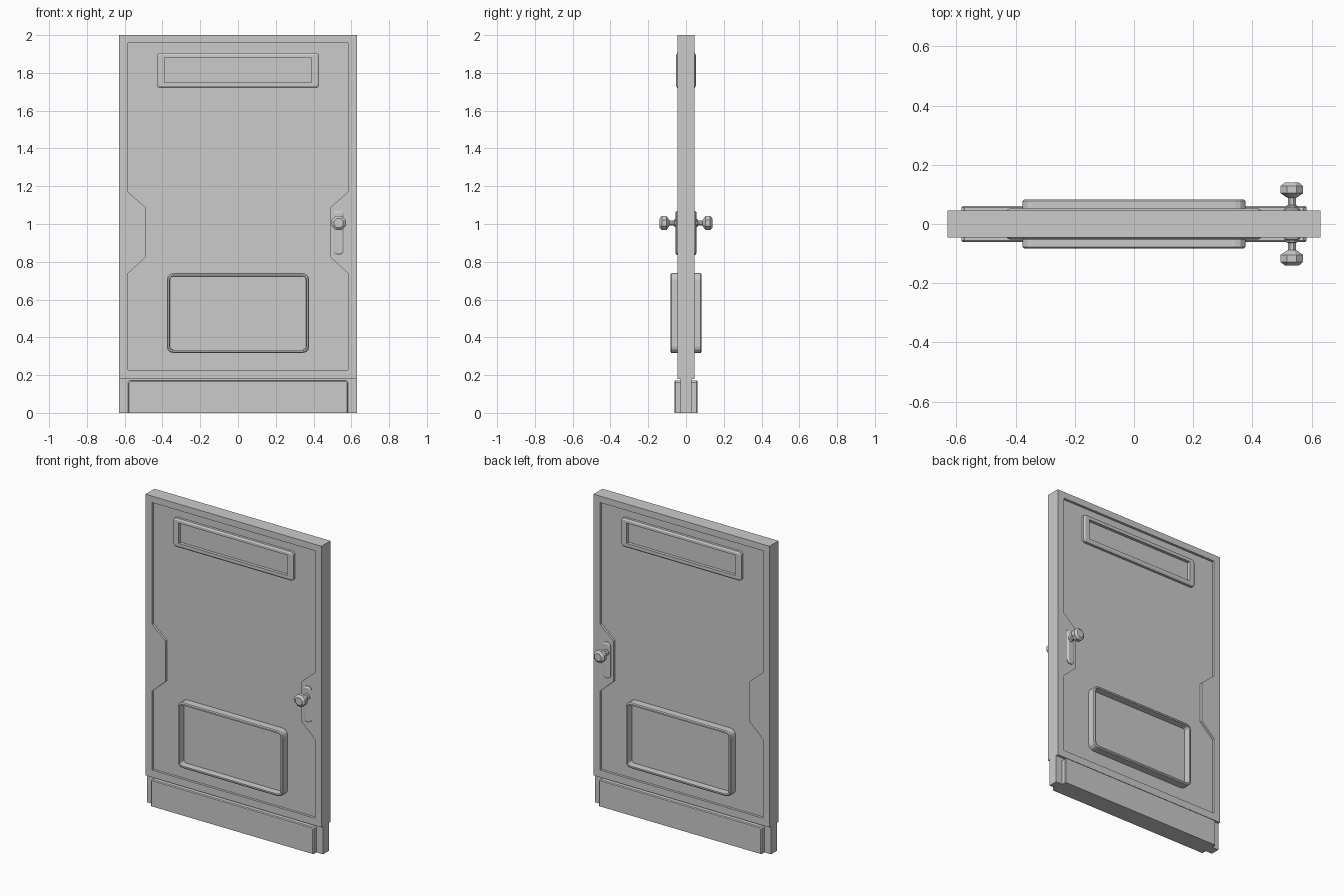
import bpy, bmesh, math

if "Cube" in bpy.data.objects:
    bpy.data.objects.remove(bpy.data.objects["Cube"])


def loft(name, loops, cap_back=True):
    """Bridge (y, [(x, z)...]) loops on the back (+y) side, then mirror to the front."""
    bm = bmesh.new()
    for s in (1, -1):
        rings = [[bm.verts.new((x, s * y, z)) for x, z in pts] for y, pts in loops]
        n = len(rings[0])
        for a, b in zip(rings, rings[1:]):
            for i in range(n):
                j = (i + 1) % n
                bm.faces.new((a[i], a[j], b[j], b[i]))
        bm.faces.new(rings[-1])
        if cap_back:
            bm.faces.new(rings[0])
    bmesh.ops.remove_doubles(bm, verts=bm.verts, dist=1e-5)
    bmesh.ops.recalc_face_normals(bm, faces=bm.faces)
    me = bpy.data.meshes.new(name)
    bm.to_mesh(me)
    bm.free()
    ob = bpy.data.objects.new(name, me)
    bpy.context.collection.objects.link(ob)
    return ob


def rrect(cx, z0, z1, w, r, inset=0.0, seg=3):
    """Rounded rectangle of half width w, shrunk by inset."""
    w, z0, z1, r = w - inset, z0 + inset, z1 - inset, max(r - inset, 0.001)
    pts = []
    for k, (sx, zc) in enumerate(((1, z1 - r), (-1, z1 - r), (-1, z0 + r), (1, z0 + r))):
        for i in range(seg + 1):
            a = math.pi / 2 * (k + i / seg)
            pts.append((cx + sx * (w - r) + r * math.cos(a), zc + r * math.sin(a)))
    return pts


def octagon(cx, cz, r):
    return [(cx + r * math.cos(math.pi / 8 + k * math.pi / 4),
             cz + r * math.sin(math.pi / 8 + k * math.pi / 4)) for k in range(8)]


# Door body: raised border around a sunken field with notches at mid height
W = 0.63
right_in = [(0.583, 0.227), (0.583, 0.738), (0.488, 0.825),
            (0.488, 1.087), (0.583, 1.17), (0.583, 1.958)]
right_out = [(W, z) for z in (0.18, 0.738, 0.825, 1.087, 1.17, 2.0)]


def both(pts):
    return pts + [(-x, z) for x, z in reversed(pts)]


inner, outer = both(right_in), both(right_out)
loft("door_body", [(0, outer), (0.046, outer), (0.046, inner), (0.03, inner)], False)

# Thinner core strip at the foot
foot = [(W, 0), (W, 0.18), (-W, 0.18), (-W, 0)]
loft("door_foot", [(0, foot), (0.03, foot)], False)


# Kick plates with clipped top corners
def kick(i):
    w, t = 0.583 - i, 0.172 - i
    return [(w, 0), (w, t - 0.01), (w - 0.01, t), (-w + 0.01, t), (-w, t - 0.01), (-w, 0)]


loft("kick_plate", [(0.025, kick(0)), (0.056, kick(0)), (0.061, kick(0.005))])

# Upper window surround
win = (0, 1.72, 1.905, 0.43, 0.018)
hole = rrect(0, 1.748, 1.879, 0.389, 0.001)
loft("window_surround", [(0.025, rrect(*win)), (0.046, rrect(*win)),
                         (0.052, rrect(*win, inset=0.01)), (0.052, hole), (0.032, hole)])

# Lower tray with a thin raised rim
tray = (0, 0.317, 0.74, 0.377, 0.035)
loft("lower_panel", [(0.025, rrect(*tray)), (0.077, rrect(*tray)),
                     (0.082, rrect(*tray, inset=0.006)),
                     (0.082, rrect(*tray, inset=0.015)), (0.04, rrect(*tray, inset=0.017))])

# Handle plates
HX, HZ = 0.533, 1.005
plate = (HX, 0.836, 1.07, 0.027, 0.02)
loft("handle_plate", [(0.025, rrect(*plate)), (0.05, rrect(*plate)),
                      (0.056, rrect(*plate, inset=0.01))])

# Octagonal door knobs
prof = [(0.045, 0.022), (0.06, 0.022), (0.064, 0.015), (0.088, 0.015), (0.09, 0.02),
        (0.104, 0.041), (0.128, 0.041), (0.14, 0.026)]
loft("door_knob", [(y, octagon(HX, HZ, r)) for y, r in prof])
